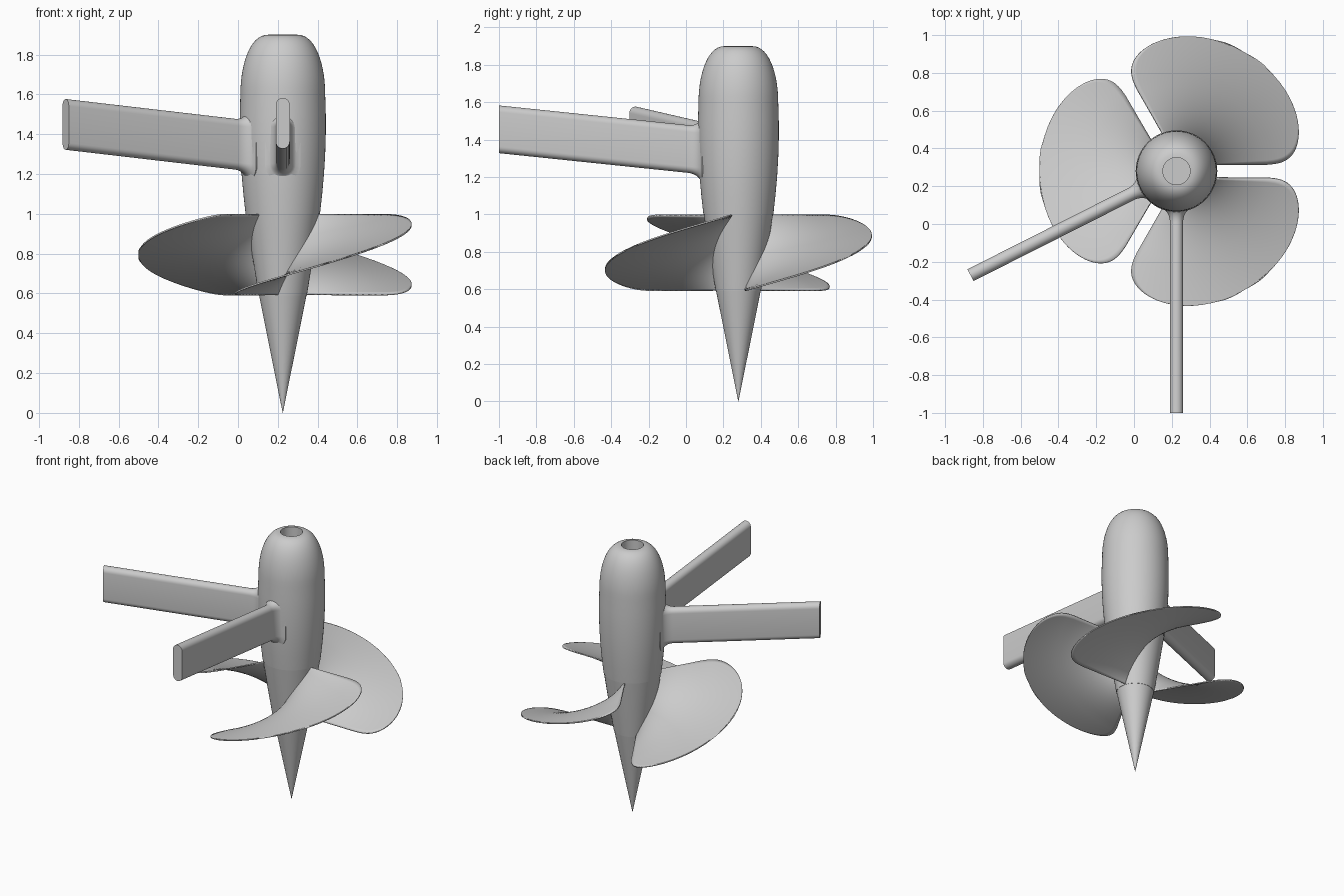
import bpy, bmesh, math
from math import sin, cos, pi, radians, asin, sqrt

if "Cube" in bpy.data.objects:
    bpy.data.objects.remove(bpy.data.objects["Cube"])

AX, AY = 0.225, 0.28   # hub axis


def finish(name, bm, angle=40):
    bmesh.ops.remove_doubles(bm, verts=bm.verts, dist=1e-5)
    bmesh.ops.recalc_face_normals(bm, faces=bm.faces)
    me = bpy.data.meshes.new(name)
    bm.to_mesh(me)
    bm.free()
    ob = bpy.data.objects.new(name, me)
    bpy.context.collection.objects.link(ob)
    bpy.ops.object.select_all(action='DESELECT')
    ob.select_set(True)
    bpy.context.view_layer.objects.active = ob
    bpy.ops.object.shade_smooth_by_angle(angle=radians(angle))
    return ob


def loft(bm, rings, closed=True):
    rows = [[bm.verts.new(p) for p in ring] for ring in rings]
    for a, b in zip(rows, rows[1:]):
        n = len(a)
        for i in range(n if closed else n - 1):
            j = (i + 1) % n
            bm.faces.new((a[i], a[j], b[j], b[i]))
    return rows


def lathe(name, profile, n=64):
    bm = bmesh.new()
    loft(bm, [[(AX + r * cos(2 * pi * i / n), AY + r * sin(2 * pi * i / n), z)
               for i in range(n)] for r, z in profile])
    return finish(name, bm)


# Hub: tail cone, runner section, upper body with domed nose and bore
lathe("tail_cone", [(0.0005, 0), (0.119, 0.59), (0.0005, 0.59)])
lathe("runner_hub", [(0.0005, 0.59), (0.121, 0.59), (0.155, 0.8), (0.185, 1.0), (0.0005, 1.0)])
dome = [(0.072 + 0.141 * cos(a) ** 0.9, 1.6 + 0.3 * sin(a))
        for a in [radians(90 * i / 14) for i in range(14)]]
lathe("upper_body", [(0.0005, 1.0), (0.187, 1.0), (0.198, 1.1), (0.207, 1.2), (0.213, 1.3),
                     (0.216, 1.4), (0.216, 1.5)] + dome +
      [(0.072, 1.9), (0.072, 1.55), (0.0005, 1.55)])


# Runner blades: helical sheets with rounded tips
def blade(name, heading):
    edge = 0.035
    full = 60 - math.degrees(asin(edge / 0.48))
    rows = []
    for i in range(13):
        r = 0.1 + 0.38 * i / 12
        half = 60 - math.degrees(asin(edge / r))
        rows.append((r, half, half))
    for i in range(1, 25):
        a = pi / 2 * i / 24.3
        rows.append((0.48 + 0.245 * sin(a) ** (2 / 2.9), full * cos(a) ** (2 / 2.9), full))
    rings = []
    for r, half, ref in rows:
        ring = []
        for j in range(41):
            d = half * (j / 20 - 1)
            t = radians(heading + d)
            ring.append((AX + r * cos(t), AY + r * sin(t), 0.795 + 0.201 * d / ref))
        rings.append(ring)
    bm = bmesh.new()
    loft(bm, rings, closed=False)
    ob = finish(name, bm)
    mod = ob.modifiers.new("thickness", 'SOLIDIFY')
    mod.thickness = 0.008
    mod.offset = 0


for k, heading in enumerate((60, 180, 300)):
    blade(f"blade_{k + 1}", heading)


# Support struts: rounded bars, sloped, flared into the hub
def strut(name, heading, length):
    c, s = cos(radians(heading)), sin(radians(heading))
    stations = [(0.15, 0.055)]
    for i in range(11):
        u = i / 10
        stations.append((0.195 + 0.075 * u, 0.055 * (1 - sqrt(1 - (1 - u) ** 2))))
    stations.append((length, 0))
    rings = []
    for d, flare in stations:
        hw = 0.035 + flare
        zc = 1.345 + 0.104 * (d - 0.22)
        ring = []
        for i in range(26):
            top = i < 13
            a = pi * (i if top else i - 1) / 12
            lat = hw * cos(a)
            z = zc + (0.0925 if top else -0.0925) + hw * sin(a)
            ring.append((AX + d * c - lat * s, AY + d * s + lat * c, z))
        rings.append(ring)
    bm = bmesh.new()
    rows = loft(bm, rings)
    bm.faces.new(rows[0])
    bm.faces.new(rows[-1])
    finish(name, bm)


strut("front_strut", 270, 1.28)
strut("side_strut", 206.8, 1.222)
